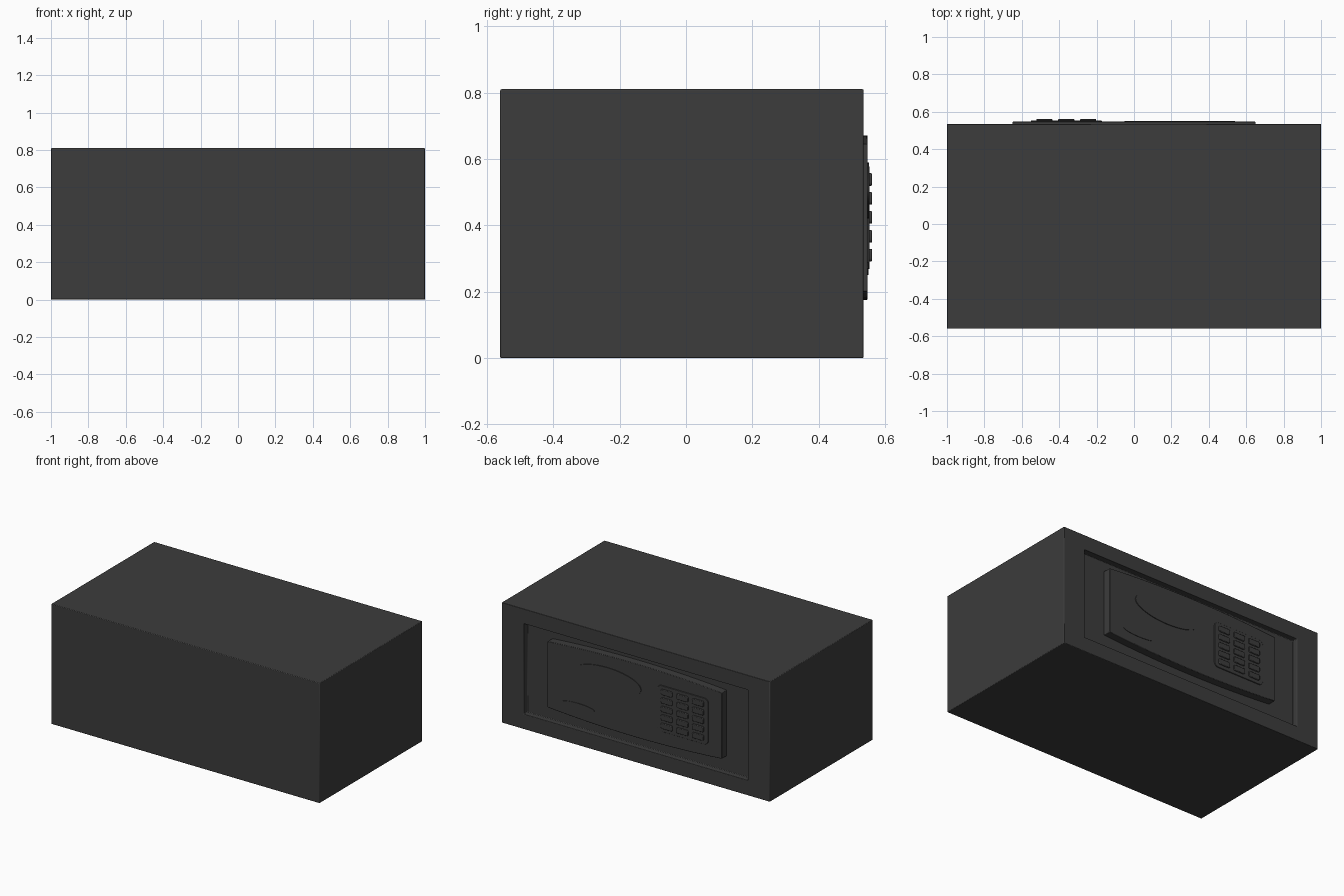
import bpy, bmesh
from math import cos, sin, pi

if "Cube" in bpy.data.objects:
    bpy.data.objects.remove(bpy.data.objects["Cube"])

dark = bpy.data.materials.new("dark_grey")
dark.diffuse_color = (0.045, 0.045, 0.045, 1)
dark.use_nodes = True
dark.node_tree.nodes["Principled BSDF"].inputs["Base Color"].default_value = dark.diffuse_color


def finish(name, bm, bevel=0.0, segments=2):
    bmesh.ops.recalc_face_normals(bm, faces=bm.faces)
    mesh = bpy.data.meshes.new(name)
    bm.to_mesh(mesh)
    bm.free()
    mesh.materials.append(dark)
    ob = bpy.data.objects.new(name, mesh)
    bpy.context.collection.objects.link(ob)
    if bevel:
        mod = ob.modifiers.new("bevel", 'BEVEL')
        mod.width, mod.segments, mod.limit_method = bevel, segments, 'ANGLE'
    bpy.context.view_layer.objects.active = ob
    ob.select_set(True)
    bpy.ops.object.shade_smooth_by_angle()
    ob.select_set(False)
    return ob


def prism(name, outline, y0, y1, bevel=0.0):
    """Extrude an (x, z) outline from y0 to y1."""
    bm = bmesh.new()
    face = bm.faces.new([bm.verts.new((x, y0, z)) for x, z in outline])
    new = bmesh.ops.extrude_face_region(bm, geom=[face], use_keep_orig=True)["geom"]
    for v in new:
        if isinstance(v, bmesh.types.BMVert):
            v.co.y = y1
    return finish(name, bm, bevel)


def round_rect(cx, cz, w, h, r, n=5):
    pts = []
    for k, (sx, sz) in enumerate([(1, 1), (-1, 1), (-1, -1), (1, -1)]):
        for i in range(n + 1):
            a = pi / 2 * (k + i / n)
            pts.append((cx + sx * (w / 2 - r) + r * cos(a),
                        cz + sz * (h / 2 - r) + r * sin(a)))
    return pts


def ellipse(cx, cz, rx, rz, n=40):
    return [(cx + rx * cos(2 * pi * i / n), cz + rz * sin(2 * pi * i / n)) for i in range(n)]


# Safe body with the recessed door on the +y side
bm = bmesh.new()
bmesh.ops.create_cube(bm, size=1)
for v in bm.verts:
    v.co = (v.co.x * 2, -0.0125 + v.co.y * 1.095, 0.405 + v.co.z * 0.81)
door = max(bm.faces, key=lambda f: f.calc_center_median().y)
bmesh.ops.inset_region(bm, faces=[door], thickness=0.1)
for v in door.verts:
    v.co.x = 0.835 if v.co.x > 0 else -0.835
    v.co.z = 0.71 if v.co.z > 0.4 else 0.10
new = bmesh.ops.extrude_face_region(bm, geom=[door])["geom"]
bmesh.ops.delete(bm, geom=[door], context='FACES_ONLY')
for v in new:
    if isinstance(v, bmesh.types.BMVert):
        v.co.y = 0.495
finish("safe_body", bm, 0.004)

# Raised door panel with bowed top and bottom edges
N = 24
xs = [-0.65 + 1.3 * i / N for i in range(N + 1)]
half = [0.222 + 0.026 * (1 - (x / 0.65) ** 2) for x in xs]
outline = [(x, 0.423 + h) for x, h in zip(xs, half)]
outline += [(x, 0.423 - h) for x, h in reversed(list(zip(xs, half)))]
prism("door_panel", outline, 0.49, 0.547, 0.003)

# Keypad plate and its 5 x 3 keys
prism("keypad_plate", round_rect(-0.362, 0.423, 0.38, 0.31, 0.03), 0.54, 0.553, 0.002)
for row in range(5):
    for col in range(3):
        prism(f"key_{row}_{col}",
              round_rect(-0.245 - 0.117 * col, 0.538 - 0.057 * row, 0.086, 0.038, 0.01),
              0.55, 0.5605, 0.003)

# Plain oval plaques standing in for the markings
prism("oval_plaque", ellipse(0.2, 0.505, 0.25, 0.085), 0.54, 0.552)
prism("small_plaque", ellipse(0.42, 0.27, 0.12, 0.02), 0.54, 0.550)
